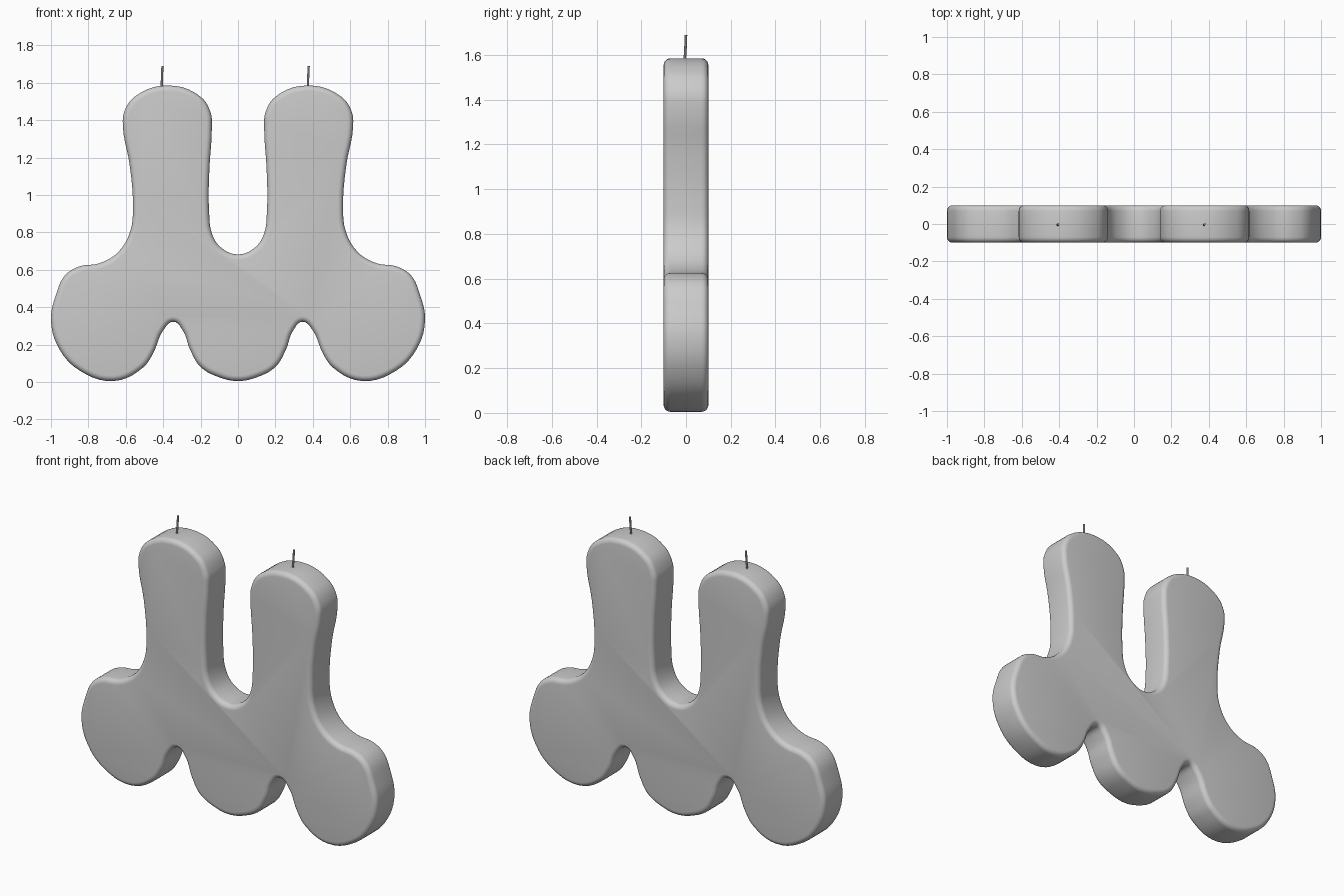
import bpy, bmesh, math
from mathutils import Vector
from mathutils.geometry import interpolate_bezier

if "Cube" in bpy.data.objects:
    bpy.data.objects.remove(bpy.data.objects["Cube"])

# Right half of the silhouette (x, z), from bottom centre round to the saddle
HALF = [(0, .005), (.1, .025), (.2, .08), (.255, .17), (.295, .275), (.345, .322),
        (.4, .275), (.455, .15), (.51, .075), (.665, .005), (.845, .06), (.955, .175),
        (1.0, .33), (.972, .47), (.925, .57), (.85, .617), (.74, .635), (.64, .695),
        (.575, .81), (.562, .95), (.58, 1.165), (.615, 1.36), (.608, 1.445), (.55, 1.527),
        (.375, 1.585), (.2, 1.525), (.145, 1.435), (.14, 1.36), (.153, 1.135),
        (.155, .92), (.138, .79), (.09, .718), (0, .682)]


def smooth_loop(points, steps):
    """Closed curve through the points with automatic handles."""
    n, out = len(points), []

    def tangent(i):
        p, a, b = points[i], points[i - 1], points[(i + 1) % n]
        return ((p - a).normalized() + (b - p).normalized()).normalized()

    for i in range(n):
        p, q = points[i], points[(i + 1) % n]
        h = (q - p).length / 2.7
        out += interpolate_bezier(p, p + tangent(i) * h, q - tangent((i + 1) % n) * h, q, steps + 1)[:-1]
    return out


def finish(obj, angle):
    bpy.ops.object.select_all(action='DESELECT')
    obj.select_set(True)
    bpy.context.view_layer.objects.active = obj
    bpy.ops.object.shade_smooth_by_angle(angle=math.radians(angle))


# Candle body: slab with rounded rims
pts = [Vector((x, 0, z)) for x, z in HALF]
pts += [Vector((-x, 0, z)) for x, z in HALF[-2:0:-1]]
outline = smooth_loop(pts, 5)
n = len(outline)
normals = []
for i in range(n):
    t = (outline[(i + 1) % n] - outline[i - 1]).normalized()
    normals.append(Vector((t.z, 0, -t.x)))

R, DEPTH, SEG = .03, .1, 5
arc = [k * math.pi / 2 / SEG for k in range(SEG + 1)]
section = [(R * (1 - math.sin(a)), -DEPTH + R * (1 - math.cos(a))) for a in arc]
section += [(inset, -y) for inset, y in reversed(section)]

bm = bmesh.new()
rings = [[bm.verts.new(p - nrm * inset + Vector((0, y, 0))) for p, nrm in zip(outline, normals)]
         for inset, y in section]
for a, b in zip(rings, rings[1:]):
    for i in range(n):
        j = (i + 1) % n
        bm.faces.new((a[i], a[j], b[j], b[i]))
bm.faces.new(rings[0])
bm.faces.new(rings[-1])
bmesh.ops.recalc_face_normals(bm, faces=bm.faces)
mesh = bpy.data.meshes.new("candle_body")
bm.to_mesh(mesh)
bm.free()
body = bpy.data.objects.new("candle_body", mesh)
bpy.context.collection.objects.link(body)
finish(body, 35)

# Wicks: thin, slightly bent cords
for name, x in (("wick_left", -.405), ("wick_right", .377)):
    curve = bpy.data.curves.new(name, 'CURVE')
    curve.dimensions = '3D'
    curve.bevel_depth = .006
    curve.bevel_resolution = 2
    curve.use_fill_caps = True
    spline = curve.splines.new('BEZIER')
    path = [(-.003, -.007, 1.56), (-.002, -.003, 1.62), (.001, 0, 1.69)]
    spline.bezier_points.add(len(path) - 1)
    for bp, (dx, y, z) in zip(spline.bezier_points, path):
        bp.co = (x + dx, y, z)
        bp.handle_left_type = bp.handle_right_type = 'AUTO'
    wick = bpy.data.objects.new(name, curve)
    bpy.context.collection.objects.link(wick)
    bpy.ops.object.select_all(action='DESELECT')
    wick.select_set(True)
    bpy.context.view_layer.objects.active = wick
    bpy.ops.object.convert(target='MESH')
    finish(bpy.context.view_layer.objects.active, 40)
